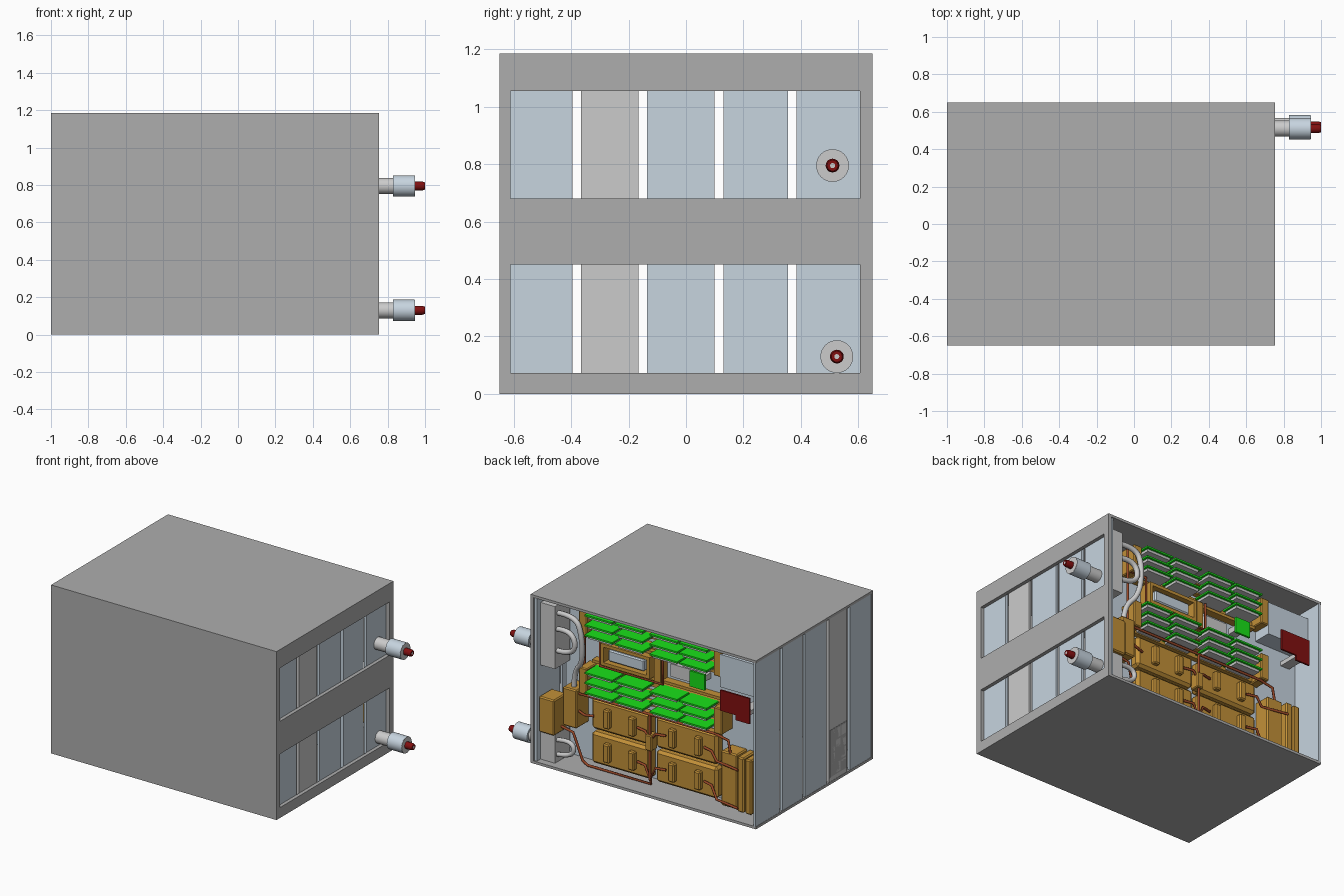
import bpy, bmesh, math
from mathutils import Vector

if "Cube" in bpy.data.objects:
    bpy.data.objects.remove(bpy.data.objects["Cube"])


def material(name, r, g, b):
    m = bpy.data.materials.new(name)
    m.diffuse_color = (r, g, b, 1)
    m.use_nodes = True
    m.node_tree.nodes["Principled BSDF"].inputs["Base Color"].default_value = m.diffuse_color
    return m


CASE = material("case_grey", .42, .42, .42)
BLUE = material("blue_grey", .57, .66, .74)
BRASS = material("brass", .54, .28, .04)
COPPER = material("copper", .30, .06, .02)
GREEN = material("board_green", .01, .75, .01)
RED = material("dark_red", .22, .005, .005)


def finish(name, bm, mat):
    bmesh.ops.recalc_face_normals(bm, faces=bm.faces)
    me = bpy.data.meshes.new(name)
    bm.to_mesh(me)
    bm.free()
    ob = bpy.data.objects.new(name, me)
    bpy.context.collection.objects.link(ob)
    if mat:
        me.materials.append(mat)
    return ob


def box(name, x, y, z, mat=None, bevel=0):
    """Box from (min, max) pairs on each axis."""
    bm = bmesh.new()
    bmesh.ops.create_cube(bm, size=1)
    for v in bm.verts:
        v.co = Vector([r[0] if c < 0 else r[1] for c, r in zip(v.co, (x, y, z))])
    ob = finish(name, bm, mat)
    if bevel:
        mod = ob.modifiers.new("bevel", 'BEVEL')
        mod.width = bevel
        mod.segments = 1
    return ob


def lathe_x(name, profile, y, z, mat=None, n=32):
    """Turn (x, radius) points around an axis along x."""
    bm = bmesh.new()
    rings = [[bm.verts.new((x, y + r * math.cos(2 * math.pi * i / n),
                            z + r * math.sin(2 * math.pi * i / n))) for i in range(n)]
             for x, r in profile]
    for a, b in zip(rings, rings[1:]):
        for i in range(n):
            bm.faces.new((a[i], a[(i + 1) % n], b[(i + 1) % n], b[i]))
    bm.faces.new(rings[0])
    bm.faces.new(rings[-1])
    ob = finish(name, bm, mat)
    bpy.context.view_layer.objects.active = ob
    ob.select_set(True)
    bpy.ops.object.shade_smooth_by_angle()
    ob.select_set(False)


def pipe(name, pts, r, mat=None, smooth=False):
    cu = bpy.data.curves.new(name, 'CURVE')
    cu.dimensions = '3D'
    cu.bevel_depth = r
    cu.bevel_resolution = 2
    cu.use_fill_caps = True
    cu.resolution_u = 6
    sp = cu.splines.new('NURBS' if smooth else 'POLY')
    sp.points.add(len(pts) - 1)
    for p, co in zip(sp.points, pts):
        p.co = (*co, 1)
    if smooth:
        sp.use_endpoint_u = True
        sp.order_u = 3
    ob = bpy.data.objects.new(name, cu)
    bpy.context.collection.objects.link(ob)
    if mat:
        cu.materials.append(mat)


# Case: floor, front and roof as one C profile run along x
T = .018
bm = bmesh.new()
prof = [(.65, 0), (-.65, 0), (-.65, 1.185), (.65, 1.185),
        (.65, 1.185 - T), (-.65 + T, 1.185 - T), (-.65 + T, T), (.65, T)]
f = bm.faces.new([bm.verts.new((-1, y, z)) for y, z in prof])
ext = bmesh.ops.extrude_face_region(bm, geom=[f])
for v in ext["geom"]:
    if isinstance(v, bmesh.types.BMVert):
        v.co.x = .73
finish("case_shell", bm, CASE)

# Right end frame with two window openings
bm = bmesh.new()
ys, zs = (-.65, -.61, .605, .65), (0, .073, .45, .68, 1.055, 1.185)
grid = [[bm.verts.new((.755, y, z)) for z in zs] for y in ys]
for i in range(3):
    for j in range(5):
        if not (i == 1 and j in (1, 3)):
            bm.faces.new((grid[i][j], grid[i + 1][j], grid[i + 1][j + 1], grid[i][j + 1]))
ob = finish("right_frame", bm, CASE)
mod = ob.modifiers.new("thickness", 'SOLIDIFY')
mod.thickness = .025
mod.offset = -1 if ob.data.polygons[0].normal.x > 0 else 1

# End panels with open slots between them
strips = [(-.65, -.395), (-.365, -.165), (-.135, .10), (.13, .355), (.385, .65)]
for i, (a, b) in enumerate(strips):
    mat = None if i == 1 else BLUE
    box(f"left_panel_{i}", (-.998, -.98), (a, b), (T, 1.185 - T), mat)
    box(f"right_panel_{i}", (.712, .73), (max(a, -.632), min(b, .64)), (T, 1.185 - T), mat)

# Vent on the left end
box("vent_plate", (-1, -.985), (-.36, -.17), (.05, .38), CASE)
for i in range(3):
    for j in range(4):
        y, z = -.352 + i * .062, .06 + j * .08
        box(f"vent_cell_{i}_{j}", (-1, -.99), (y, y + .05), (z, z + .068))

# Cable connectors on the right end
for k, (y, z) in enumerate([(.51, .795), (.525, .13)]):
    lathe_x(f"connector_neck_{k}", [(.73, .043), (.84, .043)], y, z)
    lathe_x(f"connector_body_{k}", [(.83, .057), (.944, .057)], y, z, BLUE)
    lathe_x(f"connector_face_{k}", [(.943, .056), (.946, .056)], y, z)
    lathe_x(f"connector_plug_{k}", [(.94, .024), (.985, .024), (1, .019)], y, z, RED, 20)
    lathe_x(f"connector_pin_{k}", [(.99, .009), (1.0005, .009)], y, z, None, 12)

# Mounting wall inside the open back
box("mounting_wall", (-.98, .64), (.40, .42), (T, 1.13), BLUE)

# Four brass covers with handles
for x0, x1 in [(-.07, .39), (-.59, -.11)]:
    for z0, z1 in [(.04, .262), (.28, .50)]:
        box("heat_cover", (x0, x1), (.42, .50), (z0, z1), BRASS, .018)
        for t in (.28, .70):
            hx, hz = x0 + (x1 - x0) * t, (z0 + z1) / 2
            box("cover_handle", (hx - .025, hx + .025), (.495, .535),
                (hz - .065, hz + .065), BRASS, .008)

# Two stacks of shelf boards with rails and end posts
for s, base in enumerate((.56, .965)):
    for k in range(3):
        z = base + k * .07
        for x0 in (-.57, -.34, -.07, .165):
            box("circuit_board", (x0, x0 + .215), (.45, .585), (z, z + .012), GREEN)
            box("board_strip", (x0 + .015, x0 + .2), (.46, .57), (z - .018, z), None)
        box("board_rail", (-.6, .41), (.42, .455), (z - .022, z + .008), BRASS)
    for x0 in (-.66, .39):
        box("stack_post", (x0, x0 + .065), (.42, .545), (base - .03, base + .155), BRASS, .006)
    box("stack_rail", (-.6, .4), (.42, .475), (.735 if s == 0 else .915, .755 if s == 0 else .935), BRASS)

# Middle frame with module and neighbouring parts
for z0, z1 in ((.76, .782), (.89, .912)):
    box("module_frame_bar", (-.08, .30), (.42, .52), (z0, z1), BRASS)
for x0 in (-.08, .278):
    box("module_frame_side", (x0, x0 + .022), (.42, .52), (.782, .89), BRASS)
box("module", (-.03, .25), (.42, .51), (.795, .875), BLUE, .008)
box("module_bracket", (-.15, -.10), (.42, .50), (.74, .93), BRASS)
box("small_block", (-.38, -.2), (.42, .46), (.79, .88))
box("green_panel", (-.515, -.40), (.515, .53), (.80, .91), GREEN)
box("green_panel_mount", (-.49, -.43), (.42, .515), (.84, .88))

# Corner box and red plate
box("corner_box", (-.975, -.65), (.42, .55), (.87, 1.10), BLUE)
box("red_plate", (-.93, -.70), (.61, .622), (.745, .89), RED)
box("red_plate_tab", (-.93, -.82), (.61, .622), (.71, .745), RED)
box("red_plate_mount", (-.93, -.86), (.42, .61), (.77, .80))

# Manifold boxes at both ends
for x0, x1, y1 in [(-.775, -.65, .54), (-.84, -.79, .56), (-.90, -.85, .56)]:
    box("left_manifold", (x0, x1), (.42, y1), (.035, .42), BRASS, .008)
box("right_manifold", (.46, .57), (.42, .56), (.28, .55), BRASS, .008)
box("outer_manifold", (.59, .71), (.48, .625), (.22, .47), BRASS, .008)
box("upper_socket_box", (.60, .712), (.43, .60), (.68, 1.12))
box("lower_socket_box", (.60, .712), (.43, .60), (T, .22))

# Grey hoses
pipe("long_hose", [(.61, .56, 1.06), (.46, .57, 1.08), (.41, .57, .95),
                   (.42, .55, .75), (.51, .51, .66), (.515, .51, .54)], .018, None, True)
pipe("upper_hose", [(.61, .57, .95), (.47, .58, .98), (.45, .58, .80), (.61, .57, .80)], .018, None, True)
pipe("lower_hose", [(.61, .57, .17), (.48, .57, .20), (.47, .57, .08), (.61, .57, .07)], .016, None, True)

# Copper pipework
R = .009
pipe("supply_pipe", [(.48, .53, .52), (-.60, .53, .52), (-.70, .53, .50), (-.72, .53, .40)], R, COPPER)
pipe("return_pipe", [(.60, .54, .26), (.50, .54, .24), (.44, .52, .05), (.40, .52, .027),
                     (-.09, .52, .027), (-.09, .52, .10)], R, COPPER)
pipe("middle_pipe", [(.47, .53, .40), (.42, .53, .38), (.36, .51, .38)], R, COPPER)
pipe("riser_pipe", [(.455, .48, .54), (.455, .48, 1.12)], R, COPPER)
pipe("stack_pipe", [(.45, .50, .94), (.32, .50, .94), (.32, .50, .74), (-.17, .50, .74), (-.17, .50, .93)], R, COPPER)
for z, dz in ((.15, -.09), (.39, -.06)):
    pipe("cover_link", [(.02, .51, z), (-.05, .525, z), (-.09, .53, z + dz),
                        (-.13, .525, z), (-.20, .51, z)], R, COPPER)
    pipe("outlet_pipe", [(-.50, .51, z), (-.57, .53, z), (-.61, .53, z + dz),
                         (-.80, .565, z + dz)], R, COPPER)
pipe("centre_riser", [(-.09, .53, .06), (-.09, .53, .52)], R, COPPER)
box("centre_valve", (-.115, -.065), (.48, .55), (.27, .38), BRASS, .006)
